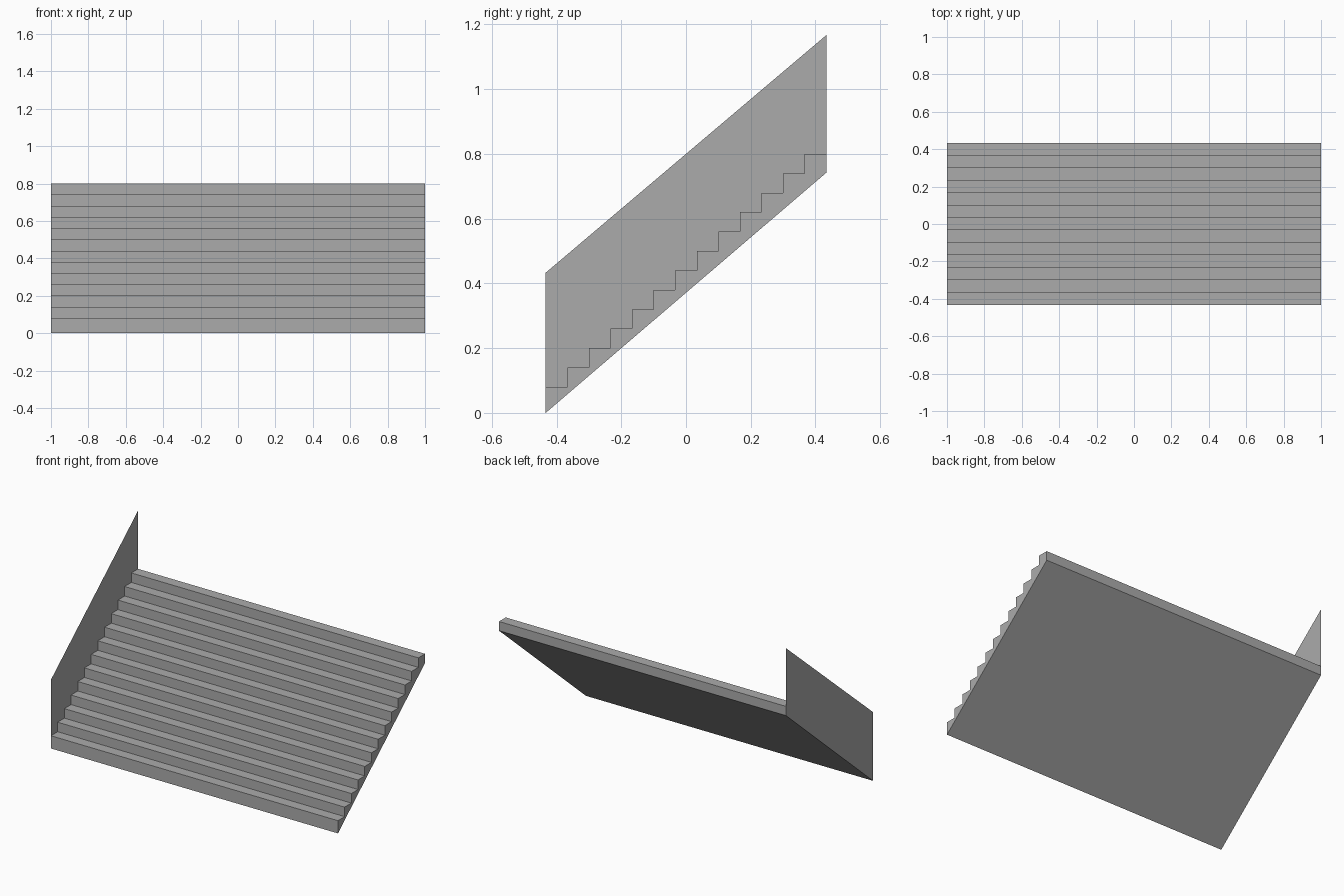
import bpy

if "Cube" in bpy.data.objects:
    bpy.data.objects.remove(bpy.data.objects["Cube"])

STEPS = 13
HALF_W = 1.0
HALF_D = 0.4335
RISE = 0.06
FIRST = 0.08
BACK_LOW = 0.742          # height of the sloped underside at the back
run = 2 * HALF_D / STEPS

grey = bpy.data.materials.new("concrete_grey")
grey.diffuse_color = (0.41, 0.41, 0.41, 1)
grey.use_nodes = True
grey.node_tree.nodes["Principled BSDF"].inputs["Base Color"].default_value = grey.diffuse_color


def add_object(name, verts, faces):
    mesh = bpy.data.meshes.new(name)
    mesh.from_pydata(verts, [], faces)
    mesh.materials.append(grey)
    mesh.update()
    obj = bpy.data.objects.new(name, mesh)
    bpy.context.collection.objects.link(obj)
    return obj


# Stair profile (y, z): sloped underside, then the stepped top
profile = [(-HALF_D, 0.0)]
for i in range(STEPS):
    z = FIRST + i * RISE
    profile += [(-HALF_D + i * run, z), (-HALF_D + (i + 1) * run, z)]
profile.append((HALF_D, BACK_LOW))

# Stair flight: profile swept across x; the left end is closed by the side wall
n = len(profile)
verts = [(-HALF_W, y, z) for y, z in profile] + [(HALF_W, y, z) for y, z in profile]
faces = [(i, n + i, n + (i + 1) % n, (i + 1) % n) for i in range(n)]
faces.append(tuple(reversed(range(n, 2 * n))))
add_object("stair_flight", verts, faces)

# Thin side wall along the left edge
add_object("side_wall", [
    (-HALF_W, -HALF_D, 0.0),
    (-HALF_W, -HALF_D, 0.433),
    (-HALF_W, HALF_D, 1.167),
    (-HALF_W, HALF_D, BACK_LOW),
], [(0, 1, 2, 3)])
